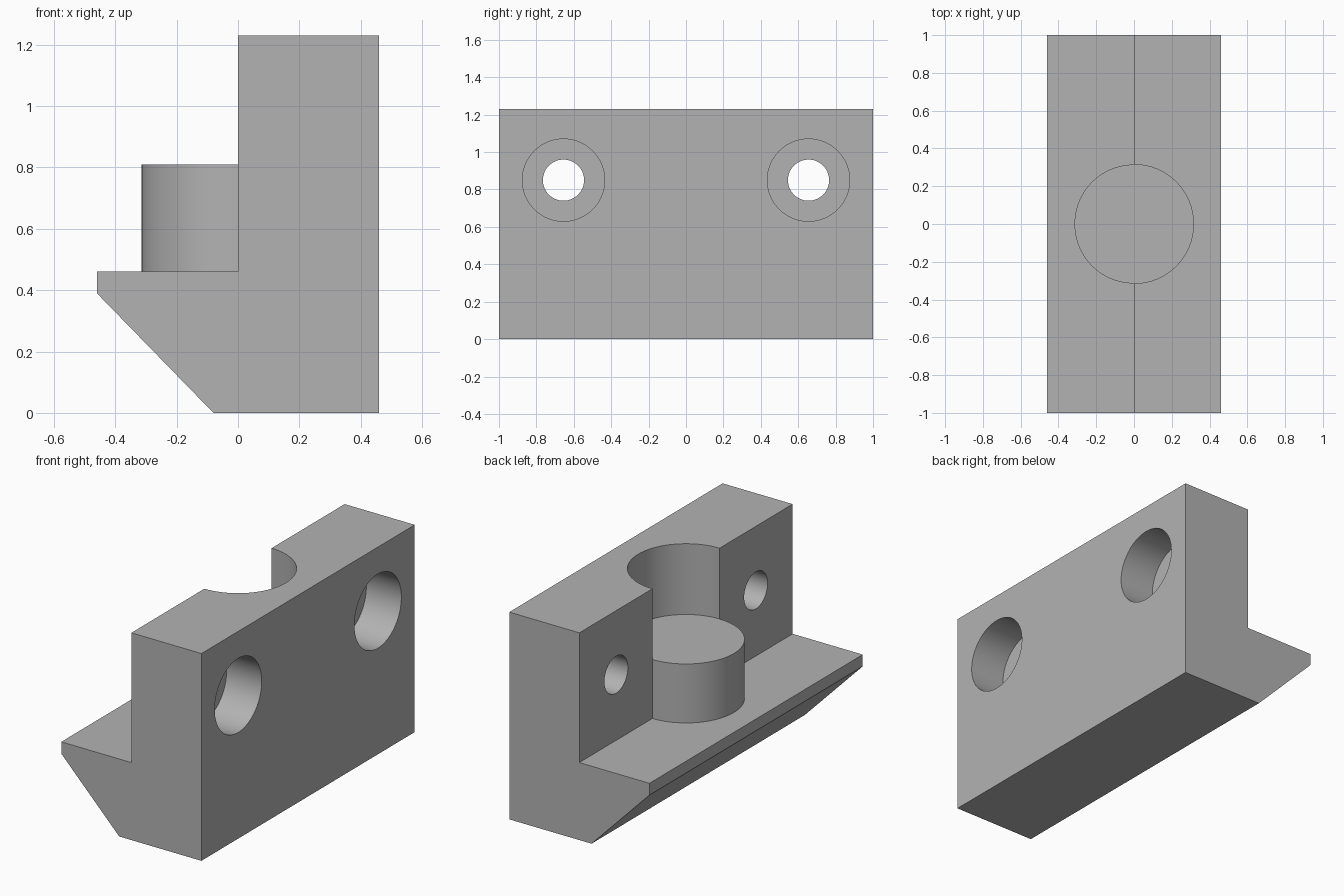
import bpy
import bmesh
import math
from mathutils import Matrix

cube = bpy.data.objects.get("Cube")
if cube:
    bpy.data.objects.remove(cube, do_unlink=True)

GREY = (0.45, 0.45, 0.45, 1)
grey = bpy.data.materials.new("plain grey")
grey.use_nodes = True
grey.diffuse_color = GREY
grey.node_tree.nodes["Principled BSDF"].inputs["Base Color"].default_value = GREY

HALF_DEPTH, HALF_LENGTH, HEIGHT = 0.46, 1.0, 1.23
LEDGE_Z, PEG_TOP, PEG_RADIUS = 0.46, 0.81, 0.315
HOLE_Y, HOLE_Z = 0.655, 0.85


def make_object(name, bm):
    bmesh.ops.recalc_face_normals(bm, faces=bm.faces)
    mesh = bpy.data.meshes.new(name)
    bm.to_mesh(mesh)
    bm.free()
    mesh.materials.append(grey)
    obj = bpy.data.objects.new(name, mesh)
    bpy.context.collection.objects.link(obj)
    return obj


def cylinder(name, radius, start, end, place=Matrix()):
    """Cylinder along local z from start to end."""
    bm = bmesh.new()
    bmesh.ops.create_cone(
        bm, cap_ends=True, segments=96, radius1=radius, radius2=radius,
        depth=end - start,
        matrix=place @ Matrix.Translation((0, 0, (start + end) / 2)))
    return make_object(name, bm)


def combine(target, tool, operation):
    """Apply a boolean and discard the tool."""
    tool.hide_render = True
    mod = target.modifiers.new(tool.name, "BOOLEAN")
    mod.operation, mod.solver, mod.object = operation, "EXACT", tool
    bpy.context.view_layer.objects.active = target
    bpy.ops.object.modifier_apply(modifier=mod.name)
    bpy.data.objects.remove(tool, do_unlink=True)


# Body: stepped profile with a sloped underside, extruded along y
profile = [(-HALF_DEPTH, LEDGE_Z), (-HALF_DEPTH, 0.39), (-0.08, 0),
           (HALF_DEPTH, 0), (HALF_DEPTH, HEIGHT), (0, HEIGHT), (0, LEDGE_Z)]
bm = bmesh.new()
side = bm.faces.new([bm.verts.new((x, -HALF_LENGTH, z)) for x, z in profile])
extruded = bmesh.ops.extrude_face_region(bm, geom=[side])["geom"]
bmesh.ops.translate(bm, vec=(0, 2 * HALF_LENGTH, 0),
                    verts=[v for v in extruded if isinstance(v, bmesh.types.BMVert)])
body = make_object("bracket_body", bm)

# Round recess in the wall, with the peg standing below it
combine(body, cylinder("recess", PEG_RADIUS, PEG_TOP, HEIGHT + 0.2), "DIFFERENCE")
combine(body, cylinder("peg", PEG_RADIUS, LEDGE_Z - 0.2, PEG_TOP), "UNION")

# Counterbored screw holes through the wall
for sign in (-1, 1):
    place = (Matrix.Translation((0, sign * HOLE_Y, HOLE_Z))
             @ Matrix.Rotation(math.pi / 2, 4, "Y"))
    combine(body, cylinder("screw_hole", 0.11, -0.2, 0.6, place), "DIFFERENCE")
    combine(body, cylinder("counterbore", 0.22, 0.23, 0.6, place), "DIFFERENCE")

# Merge leftover flat seams, then keep only the curved walls smooth
bm = bmesh.new()
bm.from_mesh(body.data)
bmesh.ops.remove_doubles(bm, verts=bm.verts, dist=0.0002)
bmesh.ops.dissolve_limit(bm, angle_limit=math.radians(0.5),
                         verts=bm.verts, edges=bm.edges)
bm.to_mesh(body.data)
bm.free()
bpy.ops.object.select_all(action="DESELECT")
body.select_set(True)
bpy.context.view_layer.objects.active = body
bpy.ops.object.shade_smooth_by_angle(angle=math.radians(30))
